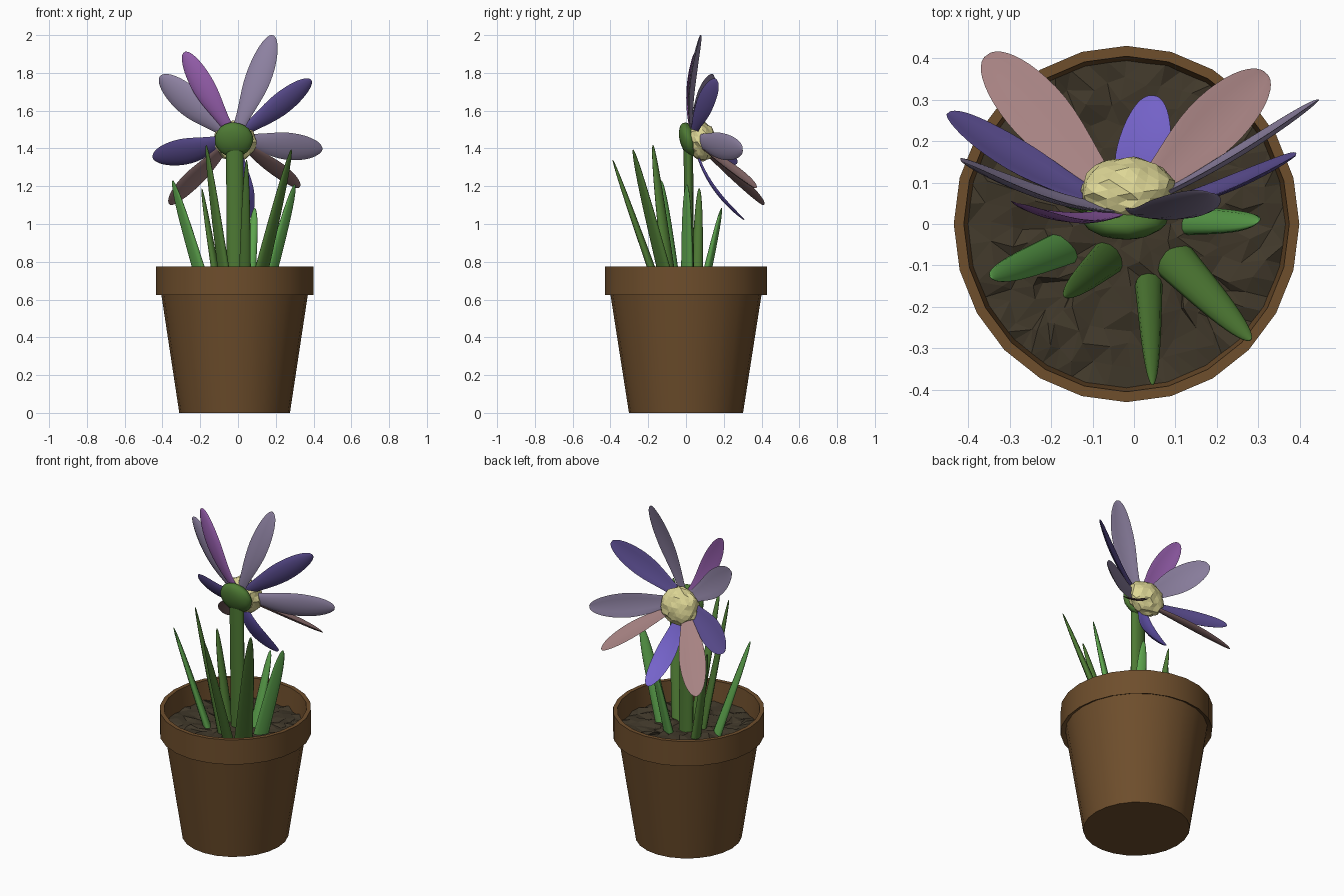
import bpy, bmesh, math, random
from mathutils import Vector, Matrix

random.seed(4)
cube = bpy.data.objects.get("Cube")
if cube:
    bpy.data.objects.remove(cube, do_unlink=True)


def material(name, rgb):
    linear = [((c / 255 + 0.055) / 1.055) ** 2.4 for c in rgb] + [1]
    m = bpy.data.materials.new(name)
    m.use_nodes = True
    m.diffuse_color = linear
    m.node_tree.nodes["Principled BSDF"].inputs["Base Color"].default_value = linear
    return m


terracotta = material("terracotta", (110, 78, 44))
earth = material("dark soil", (64, 56, 42))
leaf_green = material("light green", (94, 166, 78))
stem_green = material("deep green", (78, 122, 52))
pollen = material("pale yellow", (222, 215, 150))
lilac = material("grey lilac", (142, 130, 162))
purple = material("dark purple", (92, 78, 146))
magenta = material("magenta purple", (146, 92, 168))
pink = material("dusty pink", (166, 130, 130))
blue = material("violet blue", (118, 100, 204))


def finish(name, bm, mat, smooth=True, angle=40):
    bmesh.ops.recalc_face_normals(bm, faces=bm.faces)
    mesh = bpy.data.meshes.new(name)
    bm.to_mesh(mesh)
    bm.free()
    mesh.materials.append(mat)
    if smooth:
        mesh.shade_smooth()
        mesh.set_sharp_from_angle(angle=math.radians(angle))
    else:
        mesh.shade_flat()
    obj = bpy.data.objects.new(name, mesh)
    bpy.context.collection.objects.link(obj)


def skin(name, rings, mat, angle=40):
    """Bridge equal rings of points and cap both ends."""
    bm = bmesh.new()
    loops = [[bm.verts.new(p) for p in ring] for ring in rings]
    n = len(loops[0])
    for a, b in zip(loops, loops[1:]):
        for i in range(n):
            j = (i + 1) % n
            bm.faces.new((a[i], a[j], b[j], b[i]))
    bm.faces.new(loops[0])
    bm.faces.new(loops[-1])
    finish(name, bm, mat, True, angle)


def blade(name, start, end, side, bow, width, thick, cup, mat, steps=14, sides=12):
    """Tapered body with a lens section along a bowed path; width and thick are functions."""
    rings = []
    for k in range(steps + 1):
        t = math.sin(k / steps * math.pi / 2) * 0.998
        centre = start.lerp(end, t) + bow * (4 * t * (1 - t))
        normal = (end - start).cross(side).normalized()
        ring = []
        for i in range(sides):
            a = i * math.tau / sides
            c, s = math.cos(a), math.sin(a)
            ring.append(centre + side * (width(t) * c)
                        + normal * (thick(t) * s + cup * width(t) * c * c))
        rings.append(ring)
    skin(name, rings, mat, 75)


# Pot: turned profile with a stepped rim
POT = Vector((-0.018, 0, 0))
profile = [(0.302, 0), (0.402, 0.64), (0.43, 0.625), (0.43, 0.776),
           (0.405, 0.776), (0.392, 0.62)]
skin("pot", [[POT + Vector((0.97 * r * math.sin(i * math.tau / 24),
                            r * math.cos(i * math.tau / 24), z)) for i in range(24)]
             for r, z in profile], terracotta, 30)

# Soil: crumpled disc
bm = bmesh.new()
bmesh.ops.create_grid(bm, x_segments=16, y_segments=16, size=0.396)
for v in bm.verts:
    x, y = v.co.x, v.co.y
    reach = max(abs(x), abs(y))
    if reach > 0:
        v.co *= reach / math.hypot(x, y)
    if reach < 0.38:
        v.co += Vector((random.uniform(-1, 1), random.uniform(-1, 1), 0)) * 0.016
    v.co.x *= 0.97
    v.co += POT + Vector((0, 0, 0.655 + random.uniform(-0.011, 0.011)))
bmesh.ops.triangulate(bm, faces=bm.faces)
finish("soil", bm, earth, False)

# Stem
blade("stem", Vector((-0.012, 0.018, 0.62)), Vector((-0.018, 0.012, 1.46)), Vector((1, 0, 0)),
      Vector((0, 0, 0)), lambda t: 0.046, lambda t: 0.025, 0, stem_green)

# Leaves: base, tip, half width, taper, twist, colour
leaves = [
    ("left_front", (-0.165, -0.055, 0.63), (-0.345, -0.13, 1.23), 0.046, 0.3, 23, leaf_green),
    ("dark_left", (-0.055, -0.075, 0.63), (-0.168, -0.175, 1.42), 0.044, 0.5, 0, stem_green),
    ("dark_right", (0.09, -0.08, 0.63), (0.282, -0.28, 1.395), 0.052, 0.5, 0, stem_green),
    ("dark_front", (0.035, -0.135, 0.63), (0.045, -0.388, 1.34), 0.034, 0.5, 0, stem_green),
    ("right_side", (0.14, 0.01, 0.63), (0.3, 0.005, 1.21), 0.044, 0.25, -45, leaf_green),
    ("back", (0.05, 0.085, 0.63), (0.088, 0.188, 1.085), 0.038, 0.3, 0, leaf_green),
    ("back_left", (-0.1, 0.055, 0.63), (-0.192, 0.07, 1.19), 0.034, 0.4, 0, stem_green),
]
for name, base, tip, w, taper, twist, mat in leaves:
    base, tip = Vector(base), Vector(tip)
    lean = tip - base
    side = Vector((lean.y, -lean.x, 0)).normalized()
    side = Matrix.Rotation(math.radians(twist), 3, "Z") @ side
    blade("leaf_" + name, base, tip, side, Vector((0, 0, 0)),
          lambda t: w * (1 - taper * t) * math.sqrt(1 - t ** 5),
          lambda t: 0.023 * (1 - 0.5 * t) * math.sqrt(1 - t ** 5), 0.12, mat)

# Petals: tip, half width, bow, facing, colour
AXIS = Vector((0, 0.92, 0.39))
HEART = Vector((-0.02, 0.025, 1.455))
petals = [
    ("top_left", (0.185, 0.075, 2.0), 0.07, 0.03, (0.35, 0.9, 0.3), lilac),
    ("upper_left", (0.39, 0.165, 1.76), 0.066, 0.025, (-0.4, 0.85, 0.25), purple),
    ("side_left", (0.447, 0.3, 1.395), 0.072, 0.02, (-0.4, 0.9, 0.1), lilac),
    ("lower_left", (0.318, 0.365, 1.19), 0.072, 0, (0, 0.2, 1), pink),
    ("bottom", (0.045, 0.31, 1.02), 0.064, 0.045, AXIS, blue),
    ("lower_right", (-0.355, 0.408, 1.1), 0.074, 0, (0, 0.2, 1), pink),
    ("side_right", (-0.45, 0.268, 1.345), 0.076, 0.025, AXIS, purple),
    ("upper_right", (-0.415, 0.15, 1.78), 0.08, 0.025, AXIS, lilac),
    ("top_right", (-0.285, 0.05, 1.91), 0.062, 0.03, AXIS, magenta),
]
for name, tip, w, bow, facing, mat in petals:
    tip = Vector(tip)
    out = (tip - HEART).normalized()
    side = out.cross(Vector(facing)).normalized()

    def outline(t):
        grow = min(t / 0.6, 1)
        swell = 0.45 + 0.55 * grow * grow * (3 - 2 * grow)
        return w * swell * math.sqrt(1 - max(0, (t - 0.6) / 0.4) ** 2)

    blade("petal_" + name, HEART + out * 0.04, tip, side, AXIS * -bow, outline,
          lambda t: 0.006 * math.sqrt(1 - t ** 8), -0.18, mat, steps=18)


def ball(name, centre, radii, rough, mat, smooth):
    bm = bmesh.new()
    bmesh.ops.create_icosphere(bm, subdivisions=3, radius=1)
    tilt = Matrix.Rotation(0.25, 3, "X")
    for v in bm.verts:
        p = v.co * random.uniform(1 - rough, 1 + rough)
        v.co = Vector(centre) + tilt @ Vector([a * b for a, b in zip(p, radii)])
    finish(name, bm, mat, smooth, 80)


# Flower heart: green cup outside, rough pollen head inside
ball("flower_cup", (-0.022, 0.012, 1.447), (0.102, 0.045, 0.093), 0.02, stem_green, True)
ball("pollen_head", (-0.017, 0.083, 1.442), (0.114, 0.075, 0.108), 0.08, pollen, False)
